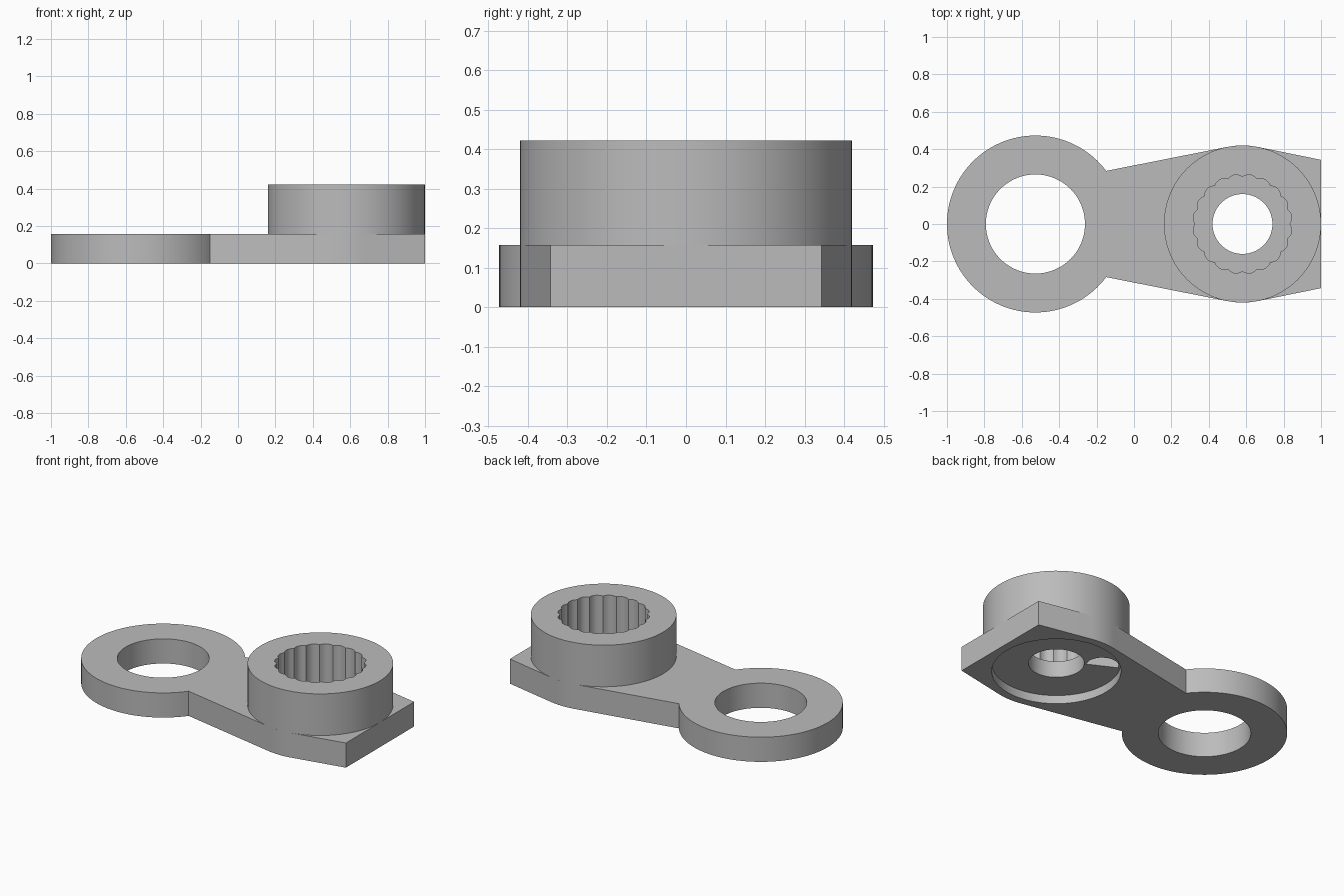
import bpy
import bmesh
from math import sin, cos, pi, radians, atan2, hypot, acos

cube = bpy.data.objects.get("Cube")
if cube:
    bpy.data.objects.remove(cube, do_unlink=True)

GREY = (0.5, 0.5, 0.5, 1)
grey = bpy.data.materials.new("plain grey")
grey.use_nodes = True
grey.diffuse_color = GREY
grey.node_tree.nodes["Principled BSDF"].inputs["Base Color"].default_value = GREY

RING_X, RING_R, RING_HOLE = -0.527, 0.473, 0.265
BOSS_X, BOSS_R, BORE_R = 0.58, 0.42, 0.16
PLATE_TOP, BOSS_TOP = 0.157, 0.422
RECESS_R, RECESS_TOP = 0.37, 0.053


def arc(cx, cy, r, start=0.0, end=2 * pi, steps=96):
    """Points along an arc, leaving out the last one on a full circle."""
    full = abs(end - start) > 2 * pi - 0.001
    count = steps if full else steps + 1
    return [(cx + r * cos(start + (end - start) * i / steps),
             cy + r * sin(start + (end - start) * i / steps)) for i in range(count)]


def prism(name, outline, z0, z1):
    """Closed upright solid over a flat outline."""
    bm = bmesh.new()
    face = bm.faces.new([bm.verts.new((x, y, z0)) for x, y in outline])
    grown = bmesh.ops.extrude_face_region(bm, geom=[face])
    top = [v for v in grown["geom"] if isinstance(v, bmesh.types.BMVert)]
    bmesh.ops.translate(bm, vec=(0, 0, z1 - z0), verts=top)
    bmesh.ops.recalc_face_normals(bm, faces=bm.faces)
    mesh = bpy.data.meshes.new(name)
    bm.to_mesh(mesh)
    bm.free()
    mesh.materials.append(grey)
    obj = bpy.data.objects.new(name, mesh)
    bpy.context.collection.objects.link(obj)
    return obj


def activate(obj):
    bpy.ops.object.select_all(action="DESELECT")
    obj.select_set(True)
    bpy.context.view_layer.objects.active = obj


def cut(obj, outline, z0, z1):
    """Subtract a prism and remove the cutter."""
    cutter = prism("cutter", outline, z0, z1)
    cutter.hide_render = True
    mod = obj.modifiers.new("cut", "BOOLEAN")
    mod.operation = "DIFFERENCE"
    mod.solver = "EXACT"
    mod.object = cutter
    activate(obj)
    bpy.ops.object.modifier_apply(modifier=mod.name)
    bpy.data.objects.remove(cutter, do_unlink=True)


def tangent_angle(px, py, side):
    """Angle on the boss circle where a line from the point touches it."""
    dx, dy = px - BOSS_X, py
    return atan2(dy, dx) + side * acos(BOSS_R / hypot(dx, dy))


# Arm plate: ring end, widening arm that hugs the boss, tapered square end
neck = atan2(0.283, 0.377)
neck_x, neck_y = RING_X + RING_R * cos(neck), RING_R * sin(neck)
end_y = 0.343
start, stop = tangent_angle(1, end_y, 1), tangent_angle(neck_x, neck_y, -1)
upper = [(1, end_y)] + arc(BOSS_X, 0, BOSS_R, start, stop, 12)
lower = [(x, -y) for x, y in reversed(upper)]
plate = prism("arm_plate",
              upper + arc(RING_X, 0, RING_R, neck, 2 * pi - neck, 90) + lower,
              0, PLATE_TOP)
cut(plate, arc(RING_X, 0, RING_HOLE), -0.1, 0.3)
cut(plate, arc(BOSS_X, 0, RECESS_R), -0.1, RECESS_TOP)
cut(plate, arc(BOSS_X, 0, BORE_R), -0.1, 0.3)

# Small half-round pocket in the underside recess
chord = radians(-27)
cut(plate, arc(0.36, 0.145, 0.095, chord, chord + pi, 16), 0.02, 0.145)

# Raised boss with a fluted socket
FLUTES, STEPS = 20, 6
fluted = []
for i in range(FLUTES * STEPS):
    a = 2 * pi * i / (FLUTES * STEPS)
    r = 0.252 + 0.014 * abs(sin(a * FLUTES / 2))
    fluted.append((BOSS_X + r * cos(a), r * sin(a)))
boss = prism("socket_boss", arc(BOSS_X, 0, BOSS_R), PLATE_TOP, BOSS_TOP)
cut(boss, fluted, 0.1, 0.5)

for part in (plate, boss):
    activate(part)
    bpy.ops.object.shade_smooth_by_angle(angle=radians(25))
